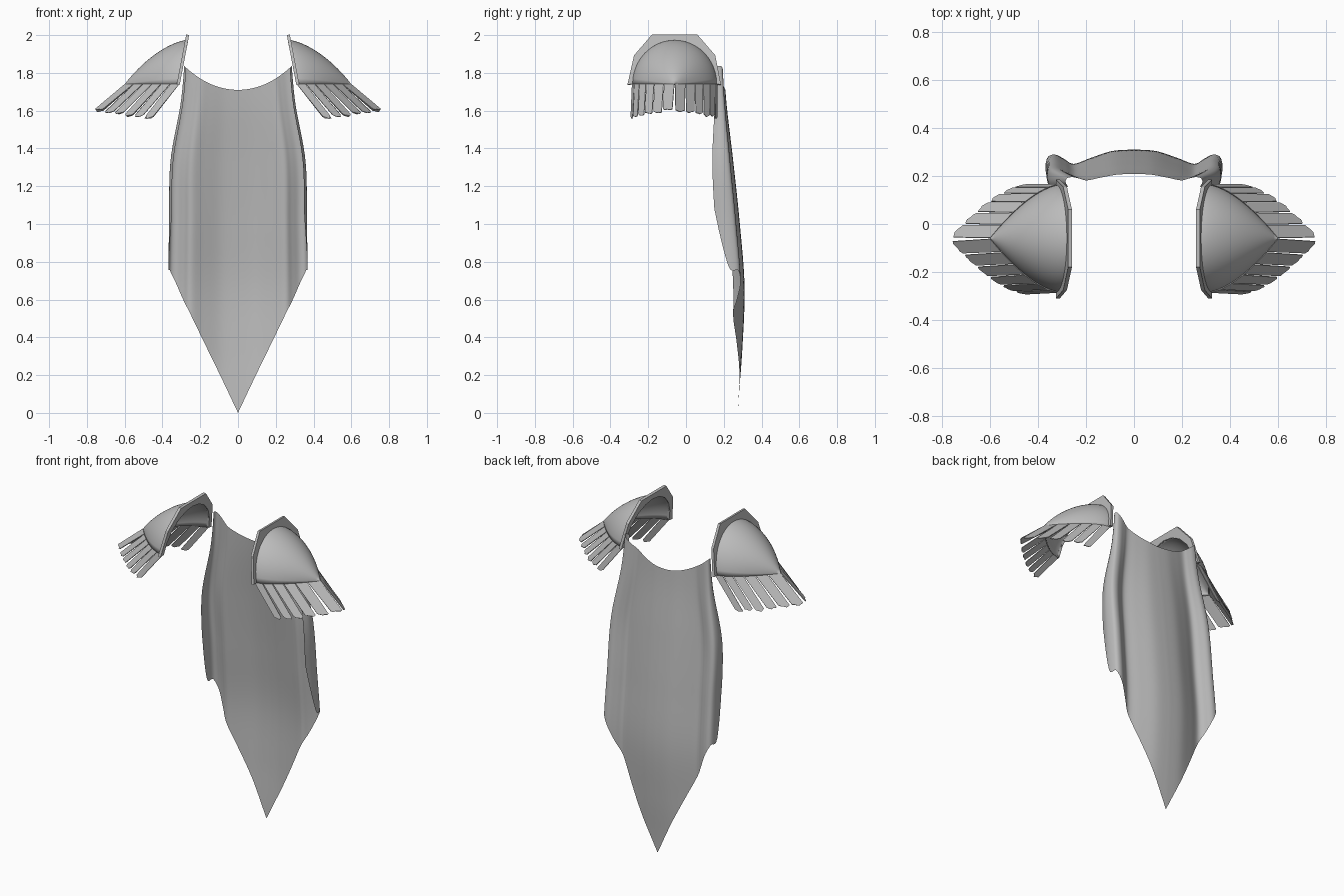
import bpy, math, random
from mathutils import Vector

random.seed(4)
cube = bpy.data.objects.get("Cube")
if cube:
    bpy.data.objects.remove(cube)

GREY = (0.5, 0.5, 0.5, 1)
grey = bpy.data.materials.new("plain grey")
grey.use_nodes = True
grey.diffuse_color = GREY
grey.node_tree.nodes["Principled BSDF"].inputs["Base Color"].default_value = GREY


def build(name, verts, faces, thickness=0, offset=-1, smooth=True):
    """Mesh for the left half, mirrored to the right."""
    mesh = bpy.data.meshes.new(name)
    mesh.from_pydata(verts, [], faces)
    mesh.materials.append(grey)
    ob = bpy.data.objects.new(name, mesh)
    bpy.context.collection.objects.link(ob)
    if thickness:
        mod = ob.modifiers.new("thickness", "SOLIDIFY")
        mod.thickness, mod.offset = thickness, offset
    mod = ob.modifiers.new("mirror", "MIRROR")
    mod.merge_threshold = 0.0005
    bpy.ops.object.select_all(action="DESELECT")
    ob.select_set(True)
    bpy.context.view_layer.objects.active = ob
    if smooth:
        bpy.ops.object.shade_smooth_by_angle(angle=math.radians(40))
    return ob


def grid_faces(rows, cols):
    return [(r * cols + c, r * cols + c + 1, (r + 1) * cols + c + 1, (r + 1) * cols + c)
            for r in range(rows - 1) for c in range(cols - 1)]


def spline(points, t):
    """Smooth curve through the points, t from 0 to 1."""
    pts = [Vector(p) for p in points]
    n = len(pts) - 1
    i = min(int(t * n), n - 1)
    f = t * n - i
    a, b, c, d = pts[max(i - 1, 0)], pts[i], pts[i + 1], pts[min(i + 2, n)]
    return b + 0.5 * f * ((c - a) + f * ((2 * a - 5 * b + 4 * c - d) + f * (3 * (b - c) + d - a)))


# Cape: folded cross-section (x, forward offset, bottom z) swept down the back
SECTION = [(0, 0, 0), (.09, .006, .19), (.18, .035, .375), (.25, .06, .52), (.29, .04, .60),
           (.33, .02, .69), (.362, .03, .755), (.37, .08, .78), (.355, .13, 1.08)]
# Back line from z 0 to z 2: (y, fold depth, width)
DROP = [(.275, .6, 1), (.298, .9, 1), (.31, 1, 1), (.285, 1, .985),
        (.25, .85, .965), (.212, .45, .81), (.195, .3, .75)]
COLS, ROWS = 41, 40
verts = []
for r in range(ROWS):
    v = r / (ROWS - 1)
    for c in range(COLS):
        x, fold, low = spline(SECTION, c / (COLS - 1))
        high = 1.71 + 0.12 * (x / 0.36) ** 2
        z = low + (high - low) * v
        y, depth, width = spline(DROP, z / 2)
        verts.append((x * width, y - fold * depth, z))
build("cape", verts, grid_faces(ROWS, COLS))

# Shoulder shell: arched slices tapering to an outer point
BASE, MID_Y, LEAN = 1.74, -0.06, 0.19


def shell_point(s, angle, scale=1.0):
    size = scale * (1 - s ** 1.6)
    z = 0.235 * size * math.sin(angle)
    return Vector((0.31 + 0.29 * s - LEAN * (1 - s) * z,
                   MID_Y + 0.225 * size * math.cos(angle), BASE + z))


SLICES, ARC = 18, 25
verts = [shell_point(r / (SLICES - 1) * 0.999, math.pi * c / (ARC - 1))
         for r in range(SLICES) for c in range(ARC)]
build("shoulder_shell", verts, grid_faces(SLICES, ARC), 0.008)

# Angular collar rim around the open inner end of each shell
CORNERS = [(.185, 1.735), (.155, 1.89), (.06, 2), (-.18, 2), (-.275, 1.89), (-.31, 1.735)]
outer = []
for a, b in zip(CORNERS, CORNERS[1:]):
    outer += [a, ((a[0] + b[0]) / 2, (a[1] + b[1]) / 2)]
outer.append(CORNERS[-1])
n = len(outer)
verts = [(0.308 - LEAN * (z - BASE), y, z) for y, z in outer]
verts += [shell_point(0, math.pi * i / (n - 1), 0.96) - Vector((.002, 0, 0)) for i in range(n)]
build("shoulder_rim", verts, grid_faces(2, n), 0.016, 1, smooth=False)

# Ragged strips hanging and flaring out below each shell
STRIPS = 6
verts, faces = [], []
for side in (0, math.pi):
    for i in range(STRIPS):
        a = shell_point(i / STRIPS, side)
        b = shell_point((i + 1) / STRIPS, side)
        mid = (i + 0.5) / STRIPS
        flare = Vector((0.145 + 0.025 * mid, -0.008 if side else 0.0,
                        -0.19 + 0.05 * mid + random.uniform(-.006, .006)))
        start = len(verts)
        verts += [a.lerp(b, 0.97), a.lerp(b, 0.03)]
        for k in range(6):
            t = k / 5
            reach = 0.93 + 0.05 * math.sin(math.pi * t) + random.uniform(-.02, .025)
            verts.append(a.lerp(b, 0.05 + 0.87 * t) + flare * reach)
        faces.append(tuple(range(start, start + 8)))
build("shoulder_strips", verts, faces, 0.004, 0, smooth=False)
